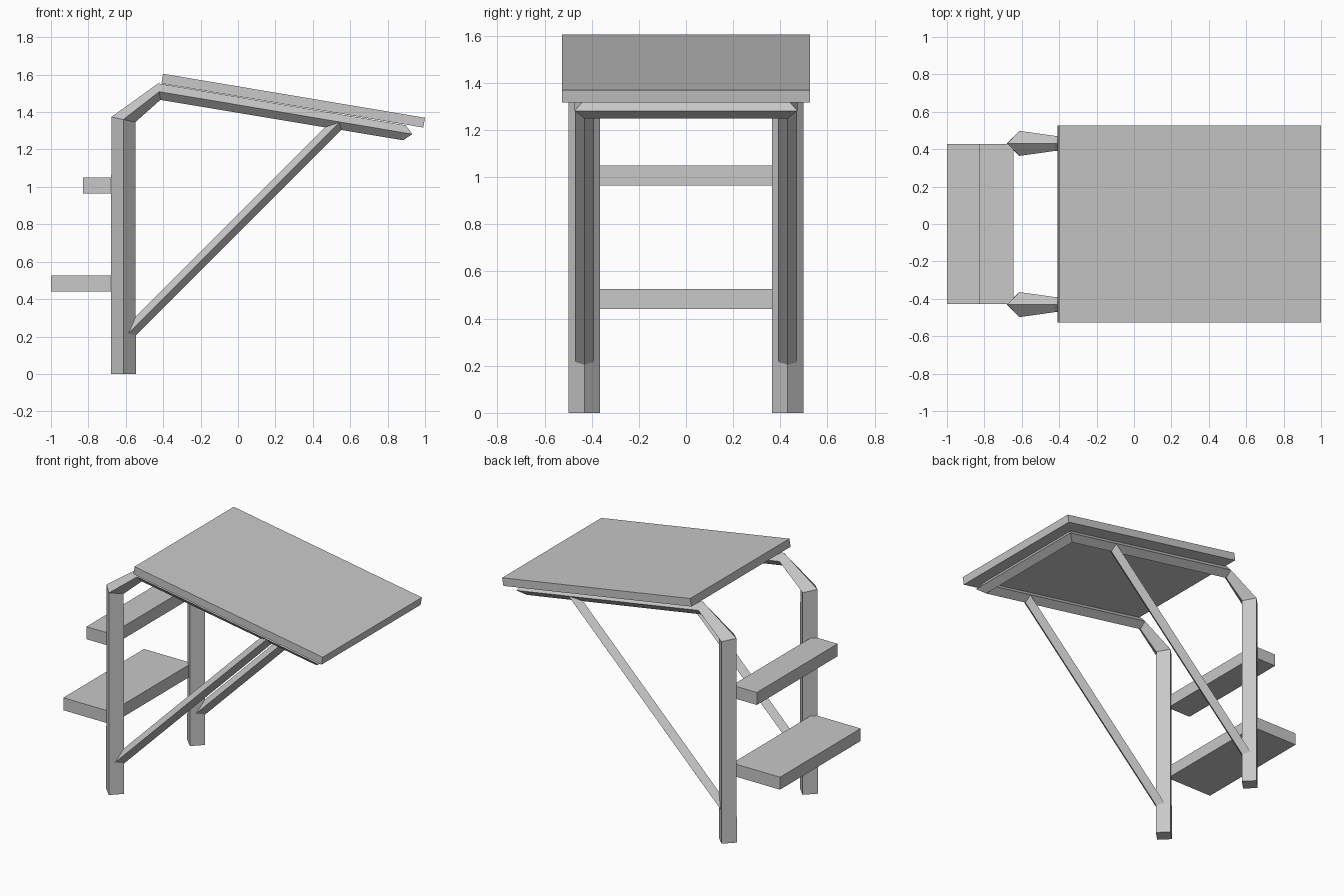
import bpy
import bmesh
import math
from mathutils import Vector, Matrix

if "Cube" in bpy.data.objects:
    bpy.data.objects.remove(bpy.data.objects["Cube"], do_unlink=True)

grey = bpy.data.materials.new("plain grey")
grey.use_nodes = True
grey.diffuse_color = (0.58, 0.58, 0.58, 1)
grey.node_tree.nodes["Principled BSDF"].inputs["Base Color"].default_value = grey.diffuse_color


def finish(name, bm):
    bmesh.ops.recalc_face_normals(bm, faces=bm.faces[:])
    mesh = bpy.data.meshes.new(name)
    bm.to_mesh(mesh)
    bm.free()
    mesh.materials.append(grey)
    obj = bpy.data.objects.new(name, mesh)
    bpy.context.scene.collection.objects.link(obj)
    return obj


def box(name, size, location, tilt=0):
    bm = bmesh.new()
    matrix = (Matrix.Translation(location) @ Matrix.Rotation(math.radians(tilt), 4, "Y")
              @ Matrix.Diagonal((*size, 1)))
    bmesh.ops.create_cube(bm, size=1, matrix=matrix)
    return finish(name, bm)


def diamond_bar(name, sections):
    """Loft a four-sided bar; each section is centre, upper/outer arm, side arm."""
    bm = bmesh.new()
    rings = []
    for centre, up, side in sections:
        c, n, s = Vector(centre), Vector(up), Vector(side)
        rings.append([bm.verts.new(p) for p in (c + n, c + s, c - n, c - s)])
    for a, b in zip(rings, rings[1:]):
        for i in range(4):
            j = (i + 1) % 4
            bm.faces.new((a[i], a[j], b[j], b[i]))
    bm.faces.new(rings[0])
    bm.faces.new(rings[-1])
    return finish(name, bm)


def mirrored(section):
    return [(x, -y, z) for x, y, z in section]


Y = 0.431  # distance of each leg from the middle

# Legs, sloping rails and end bar form one continuous bent frame
half = [
    ((-0.613, Y, 0), (-0.067, 0, 0), (0, 0.067, 0)),
    ((-0.613, Y, 1.36), (-0.064, 0, 0.014), (0, 0.067, 0)),
    ((-0.421, Y, 1.509), (-0.006, 0, 0.044), (0, 0.04, 0)),
    ((0.89, Y, 1.289), (0.007, 0, 0.04), (0.042, 0.042, -0.007)),
]
diamond_bar("bent_frame", half + [mirrored(s) for s in reversed(half)])

# Diagonal braces
brace = [(point, (-0.0255, 0, 0.0255), (0, 0.04, 0))
         for point in ((-0.61, Y, 0.192), (0.545, Y, 1.348))]
diamond_bar("left_brace", brace)
diamond_bar("right_brace", [mirrored(s) for s in brace])

# Sloping top board
box("top_board", (1.42, 1.054, 0.053), (0.295, 0, 1.461), 9.53)

# Two steps between the legs
for name, outer, z in (("lower_step", -1.0, 0.483), ("upper_step", -0.828, 1.007)):
    inner = -0.645
    box(name, (inner - outer, 2 * Y - 0.004, 0.084), ((inner + outer) / 2, 0, z))
